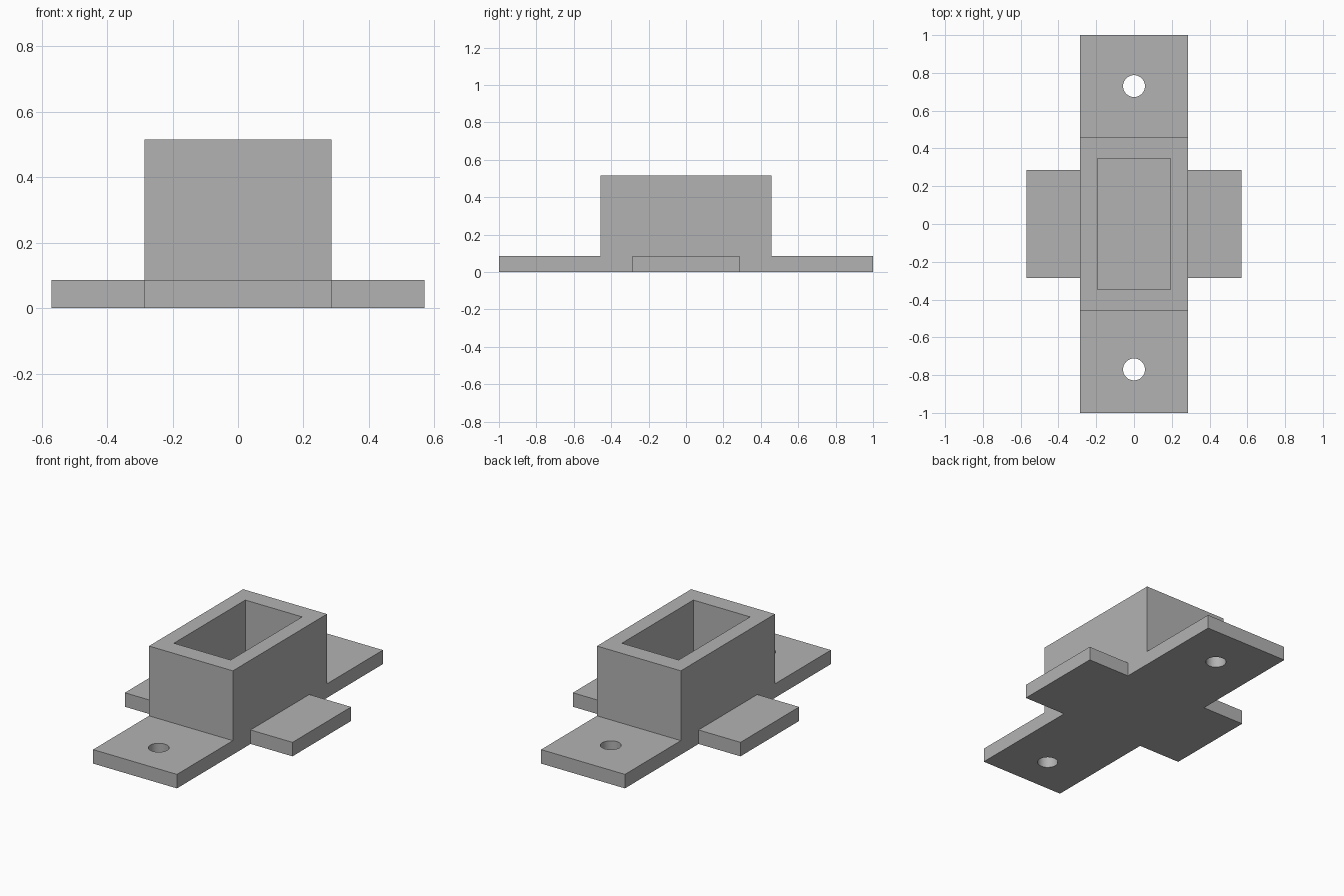
import bpy
import bmesh
from math import radians
from mathutils import Matrix

old = bpy.data.objects.get("Cube")
if old:
    bpy.data.objects.remove(old, do_unlink=True)

HALF_W = 0.285      # half width of the long strip and housing
TAB_X = 0.57        # reach of the side tabs
BOX_Y = 0.457       # half length of the housing
BASE_T = 0.086      # base plate thickness
TOP = 0.515         # overall height

grey = bpy.data.materials.new("plain grey")
grey.use_nodes = True
grey.diffuse_color = (0.45, 0.45, 0.45, 1)
grey.node_tree.nodes["Principled BSDF"].inputs["Base Color"].default_value = grey.diffuse_color


def make_object(name, bm):
    bmesh.ops.recalc_face_normals(bm, faces=bm.faces)
    mesh = bpy.data.meshes.new(name)
    bm.to_mesh(mesh)
    bm.free()
    mesh.materials.append(grey)
    obj = bpy.data.objects.new(name, mesh)
    bpy.context.collection.objects.link(obj)
    return obj


def box(name, x, y, z0, z1, cy=0):
    bm = bmesh.new()
    bmesh.ops.create_cube(bm, size=1, matrix=Matrix.Translation((0, cy, (z0 + z1) / 2))
                          @ Matrix.Diagonal((2 * x, 2 * y, z1 - z0, 1)))
    return make_object(name, bm)


def cylinder(name, radius, y):
    bm = bmesh.new()
    bmesh.ops.create_cone(bm, cap_ends=True, segments=48, radius1=radius, radius2=radius,
                          depth=0.4, matrix=Matrix.Translation((0, y, 0)))
    return make_object(name, bm)


def combine(target, tool, operation):
    mod = target.modifiers.new(operation.lower(), 'BOOLEAN')
    mod.operation, mod.solver, mod.object = operation, 'EXACT', tool
    bpy.context.view_layer.objects.active = target
    bpy.ops.object.modifier_apply(modifier=mod.name)
    bpy.data.objects.remove(tool, do_unlink=True)


# Cross-shaped base plate
h, t, b = HALF_W, TAB_X, BOX_Y
quarter = [(t, h), (h, h), (h, 1)]
outline = (quarter + [(-x, y) for x, y in reversed(quarter)]
           + [(-x, -y) for x, y in quarter] + [(x, -y) for x, y in reversed(quarter)])
bm = bmesh.new()
face = bm.faces.new([bm.verts.new((x, y, 0)) for x, y in outline])
side = bmesh.ops.extrude_face_region(bm, geom=[face])
bmesh.ops.translate(bm, vec=(0, 0, BASE_T),
                    verts=[v for v in side["geom"] if isinstance(v, bmesh.types.BMVert)])
bracket = make_object("socket_bracket", bm)

# Raised housing with a blind rectangular pocket
combine(bracket, box("housing", h, b, 0, TOP), 'UNION')
combine(bracket, box("pocket_cutter", 0.193, 0.347, BASE_T, TOP + 0.1), 'DIFFERENCE')

# Mounting holes through both ends
for y in (0.73, -0.77):
    combine(bracket, cylinder("hole_cutter", 0.058, y), 'DIFFERENCE')

bracket.select_set(True)
bpy.context.view_layer.objects.active = bracket
bpy.ops.object.shade_smooth_by_angle(angle=radians(30))
